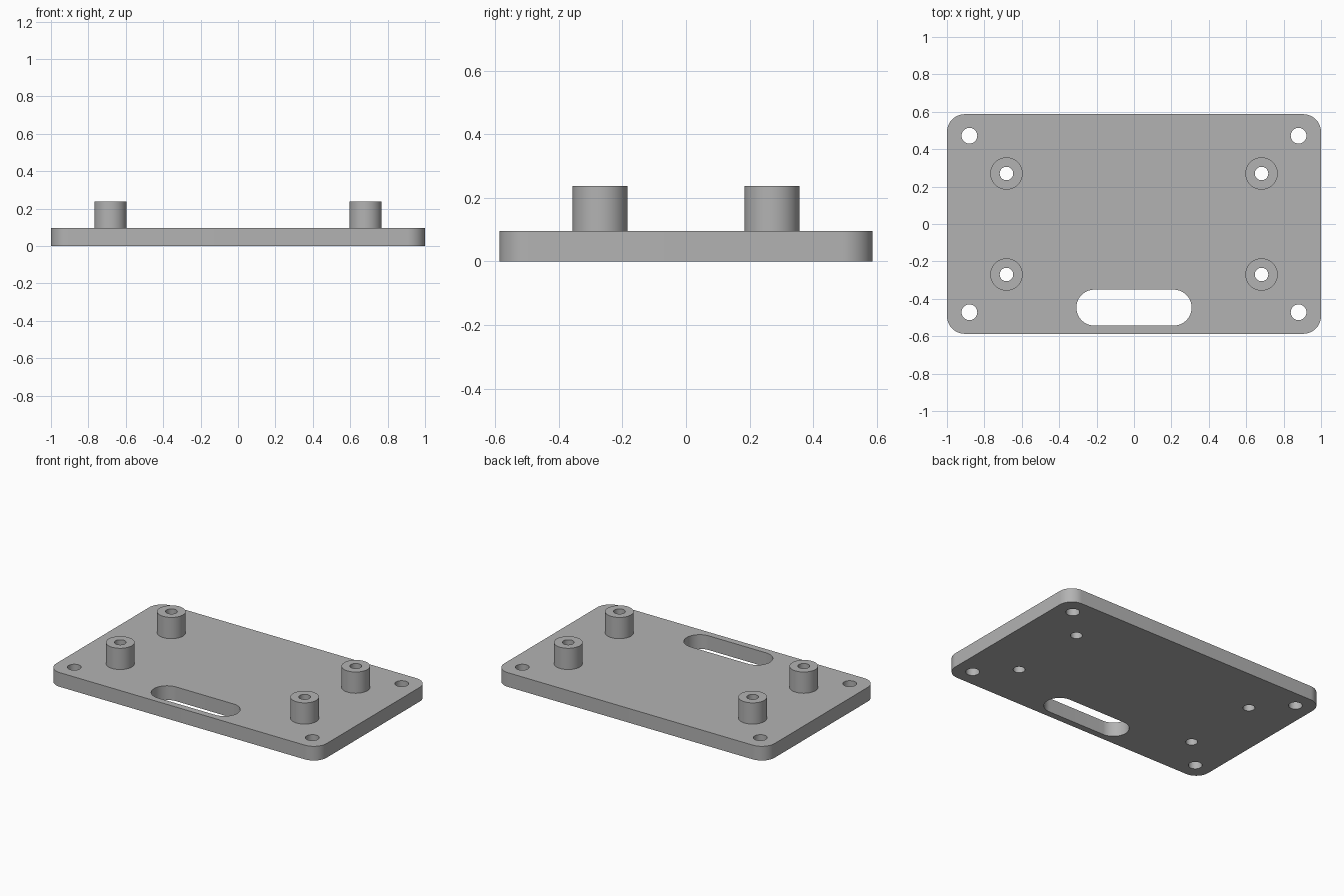
import bpy, bmesh
from math import cos, sin, pi, radians

if "Cube" in bpy.data.objects:
    bpy.data.objects.remove(bpy.data.objects["Cube"], do_unlink=True)

HALF_X, HALF_Y, CORNER = 1.0, 0.587, 0.095
PLATE_Z, POST_Z = 0.095, 0.237
POST_X, POST_Y, POST_R, BORE_R = 0.682, 0.27, 0.0865, 0.036
HOLE_X, HOLE_Y, HOLE_R = 0.88, 0.472, 0.042
SLOT_Y, SLOT_HALF, SLOT_R = -0.447, 0.308, 0.096
SIGNS = [(x, y) for x in (-1, 1) for y in (-1, 1)]

grey = bpy.data.materials.new("plain grey")
grey.use_nodes = True
colour = (0.45, 0.45, 0.45, 1)
grey.diffuse_color = colour
grey.node_tree.nodes["Principled BSDF"].inputs["Base Color"].default_value = colour


def rounded(cx, cy, hx, hy, r, steps=16):
    """Outline of a rounded rectangle; becomes a circle or slot when r fills it."""
    pts = []
    for i, (sx, sy) in enumerate([(1, 1), (-1, 1), (-1, -1), (1, -1)]):
        for k in range(steps + 1):
            a = (i + k / steps) * pi / 2
            pts.append((cx + sx * (hx - r) + r * cos(a),
                        cy + sy * (hy - r) + r * sin(a)))
    return pts


def prism(bm, outline, z0, z1):
    """Add a solid prism over an outline."""
    base = [bm.verts.new((x, y, z0)) for x, y in outline]
    bmesh.ops.remove_doubles(bm, verts=base, dist=1e-5)
    base = [v for v in base if v.is_valid]
    face = bm.faces.new(base)
    ext = bmesh.ops.extrude_face_region(bm, geom=[face])["geom"]
    for v in ext:
        if isinstance(v, bmesh.types.BMVert):
            v.co.z = z1


def make(name, prisms):
    bm = bmesh.new()
    for outline, z0, z1 in prisms:
        prism(bm, outline, z0, z1)
    bmesh.ops.recalc_face_normals(bm, faces=bm.faces)
    mesh = bpy.data.meshes.new(name)
    bm.to_mesh(mesh)
    bm.free()
    mesh.materials.append(grey)
    obj = bpy.data.objects.new(name, mesh)
    bpy.context.collection.objects.link(obj)
    return obj


def boolean(target, other, operation):
    bpy.context.view_layer.objects.active = target
    mod = target.modifiers.new(operation, 'BOOLEAN')
    mod.operation, mod.solver, mod.object = operation, 'EXACT', other
    bpy.ops.object.modifier_apply(modifier=mod.name)
    bpy.data.objects.remove(other, do_unlink=True)


def circle(x, y, r):
    return rounded(x, y, r, r, r)


# Rounded base plate with four standoffs fused on top
plate = make("mounting_plate", [(rounded(0, 0, HALF_X, HALF_Y, CORNER), 0, PLATE_Z)])
posts = make("standoffs", [(circle(sx * POST_X, sy * POST_Y, POST_R), PLATE_Z / 2, POST_Z)
                           for sx, sy in SIGNS])
boolean(plate, posts, 'UNION')

# Corner screw holes, standoff bores and the cable slot, all cut right through
cuts = [(rounded(0, SLOT_Y, SLOT_HALF, SLOT_R, SLOT_R), -0.1, 0.4)]
for sx, sy in SIGNS:
    cuts.append((circle(sx * HOLE_X, sy * HOLE_Y, HOLE_R), -0.1, 0.4))
    cuts.append((circle(sx * POST_X, sy * POST_Y, BORE_R), -0.1, 0.4))
cutter = make("hole_cutter", cuts)
cutter.hide_render = True
boolean(plate, cutter, 'DIFFERENCE')

# Smooth the round walls, keep the rims sharp
bpy.ops.object.select_all(action='DESELECT')
plate.select_set(True)
bpy.context.view_layer.objects.active = plate
bpy.ops.object.shade_smooth_by_angle(angle=radians(30))
